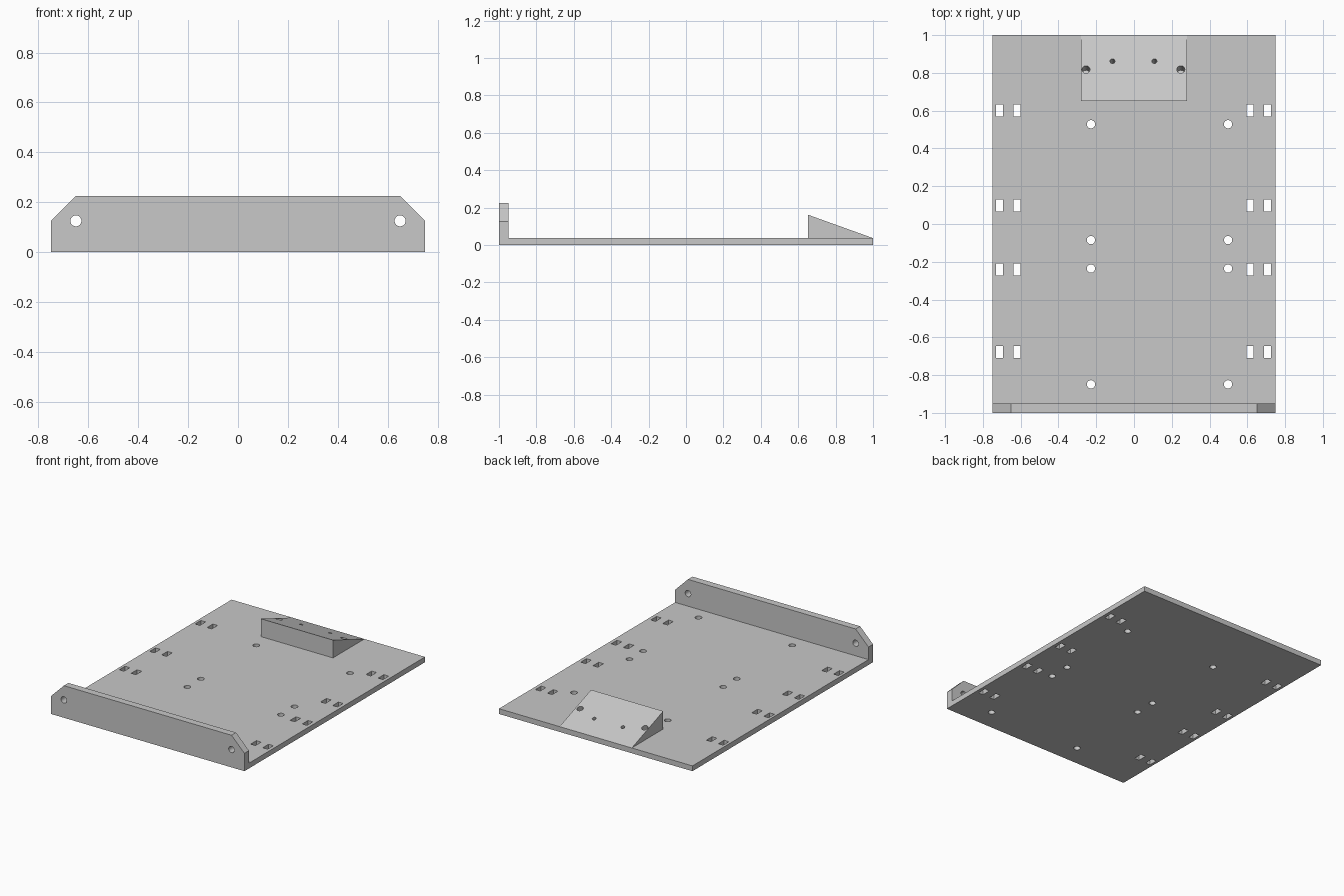
import bpy, bmesh, math
from mathutils import Matrix, Vector

if "Cube" in bpy.data.objects:
    bpy.data.objects.remove(bpy.data.objects["Cube"], do_unlink=True)

grey = bpy.data.materials.new("light_grey")
grey.use_nodes = True
colour = (0.58, 0.58, 0.58, 1)
grey.diffuse_color = colour
grey.node_tree.nodes["Principled BSDF"].inputs["Base Color"].default_value = colour

THICK = 0.037
SLOPE_FRONT, SLOPE_TOP = 0.652, 0.162


def make_object(name, bm):
    bmesh.ops.recalc_face_normals(bm, faces=bm.faces)
    mesh = bpy.data.meshes.new(name)
    bm.to_mesh(mesh)
    bm.free()
    mesh.materials.append(grey)
    obj = bpy.data.objects.new(name, mesh)
    bpy.context.collection.objects.link(obj)
    return obj


def add_box(bm, centre, size):
    bmesh.ops.create_cube(bm, size=1, matrix=Matrix.Translation(centre) @ Matrix.Diagonal((*size, 1)))


def add_cylinder(bm, centre, radius, depth, tilt=0):
    bmesh.ops.create_cone(bm, cap_ends=True, segments=32, radius1=radius, radius2=radius, depth=depth,
                          matrix=Matrix.Translation(centre) @ Matrix.Rotation(tilt, 4, "X"))


def extrude(name, points, direction):
    bm = bmesh.new()
    face = bm.faces.new([bm.verts.new(p) for p in points])
    moved = bmesh.ops.extrude_face_region(bm, geom=[face])["geom"]
    bmesh.ops.translate(bm, vec=direction, verts=[v for v in moved if isinstance(v, bmesh.types.BMVert)])
    return make_object(name, bm)


def cut(obj, cutter):
    mod = obj.modifiers.new("holes", "BOOLEAN")
    mod.operation, mod.solver, mod.object = "DIFFERENCE", "EXACT", cutter
    bpy.context.view_layer.update()
    bpy.ops.object.select_all(action="DESELECT")
    obj.select_set(True)
    bpy.context.view_layer.objects.active = obj
    bpy.ops.object.modifier_apply(modifier=mod.name)
    bpy.ops.object.shade_smooth_by_angle(angle=math.radians(25))


# Base plate
bm = bmesh.new()
add_box(bm, (0, 0.025, THICK / 2), (1.5, 1.95, THICK))
plate = make_object("base_plate", bm)

# Front wall with chamfered top corners
half = [(0.75, 0), (0.75, 0.125), (0.65, 0.225)]
outline = half + [(-x, z) for x, z in reversed(half)]
wall = extrude("front_wall", [(x, -1, z) for x, z in outline], (0, 0.05, 0))

# Sloped block at the back edge
side = [(SLOPE_FRONT, THICK), (SLOPE_FRONT, SLOPE_TOP), (1, THICK)]
block = extrude("sloped_block", [(-0.28, y, z) for y, z in side], (0.56, 0, 0))

# Strap slots and round holes through the plate
bm = bmesh.new()
for y in (0.6, 0.097, -0.24, -0.677):
    for x in (-0.712, -0.619, 0.613, 0.707):
        add_box(bm, (x, y, 0), (0.037, 0.064, 0.2))
for y in (0.528, -0.085, -0.236, -0.849):
    for x in (-0.228, 0.498):
        add_cylinder(bm, (x, y, 0), 0.022, 0.2)
plate_cutter = make_object("plate_cutter", bm)

# Side holes through the front wall
bm = bmesh.new()
for x in (-0.65, 0.65):
    add_cylinder(bm, (x, -0.975, 0.125), 0.022, 0.2, math.pi / 2)
wall_cutter = make_object("wall_cutter", bm)

# Blind screw holes square to the slope, reaching into the plate
rise, run = SLOPE_TOP - THICK, 1 - SLOPE_FRONT
normal = Vector((0, rise, run)).normalized()
bm = bmesh.new()
for x, y, radius in ((0.251, 0.818, 0.021), (0.111, 0.862, 0.013)):
    for s in (-1, 1):
        surface = Vector((s * x - 0.003, y, THICK + (1 - y) * rise / run))
        add_cylinder(bm, surface, radius, 0.14, -math.atan2(rise, run))
screw_cutter = make_object("screw_cutter", bm)

cut(plate, plate_cutter)
cut(plate, screw_cutter)
cut(wall, wall_cutter)
cut(block, screw_cutter)

for cutter in (plate_cutter, wall_cutter, screw_cutter):
    bpy.data.objects.remove(cutter, do_unlink=True)
